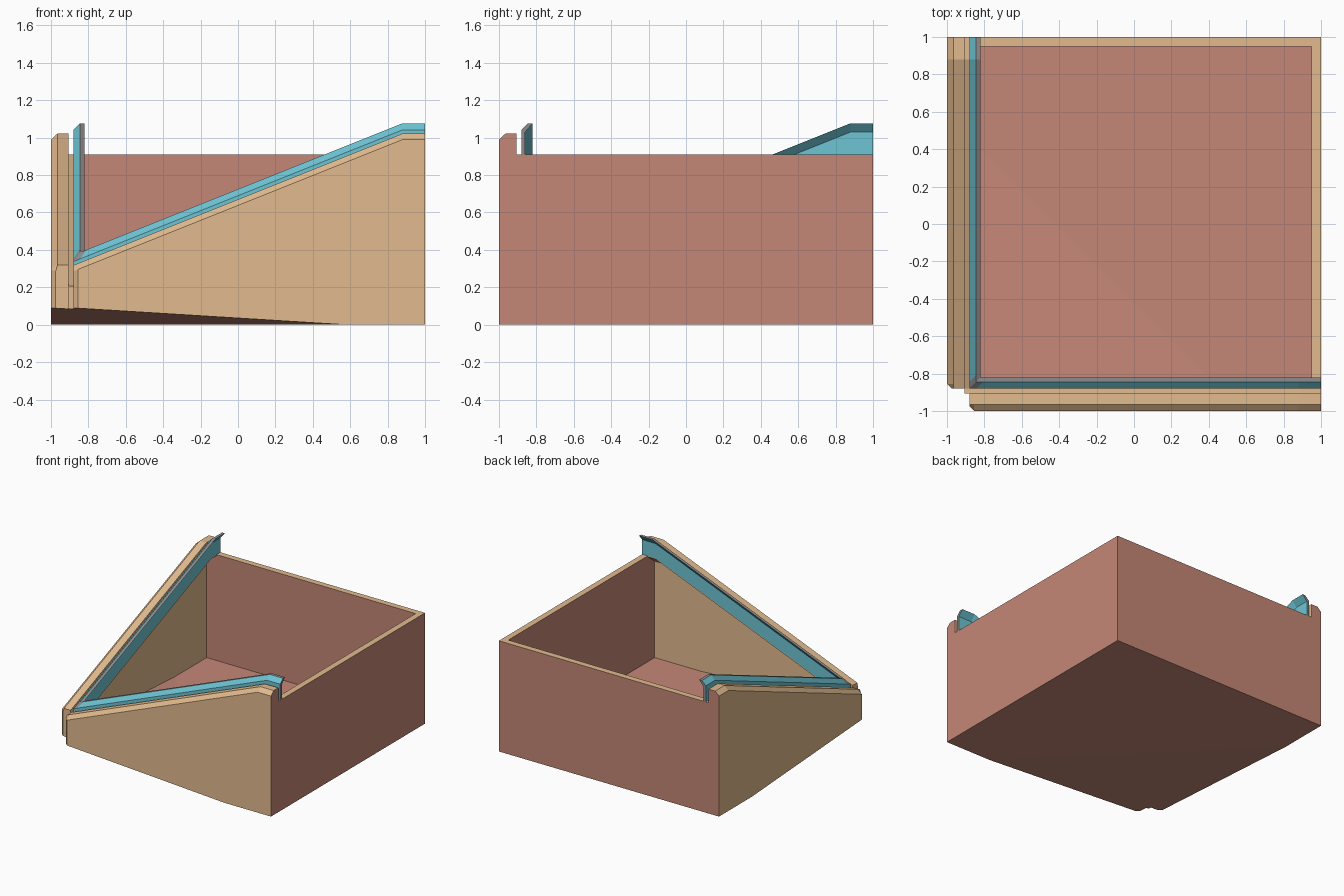
import bpy, bmesh
from mathutils import Vector

if "Cube" in bpy.data.objects:
    bpy.data.objects.remove(bpy.data.objects["Cube"])


def material(name, rgb):
    m = bpy.data.materials.new(name)
    lin = [c / 12.92 if c <= 0.04045 else ((c + 0.055) / 1.055) ** 2.4 for c in rgb]
    m.diffuse_color = (*lin, 1)
    m.use_nodes = True
    m.node_tree.nodes["Principled BSDF"].inputs["Base Color"].default_value = m.diffuse_color
    return m


MATS = [material("tan", (0.89, 0.735, 0.56)), material("clay_red", (0.77, 0.53, 0.465)),
        material("teal", (0.43, 0.77, 0.83)), material("grey", (0.55, 0.55, 0.55))]
TAN, RED, TEAL, GREY = range(4)
KINK = -0.42          # x + y where the underside starts to rise to the front left corner


def rim(s):
    """Height of the sloping side wall at distance s along it."""
    return 1.022 - 0.4 * max(0, 0.88 - s)


def finish(name, bm, lift=True):
    """Raise the underside towards the front left corner, then make the object."""
    if lift:
        bmesh.ops.bisect_plane(bm, geom=bm.verts[:] + bm.edges[:] + bm.faces[:],
                               plane_co=(KINK / 2, KINK / 2, 0), plane_no=(1, 1, 0))
        for v in bm.verts:
            d = KINK - v.co.x - v.co.y
            if v.co.z < 0.05 and d > 0:
                v.co.z += 0.09 * d / 1.46
    bmesh.ops.recalc_face_normals(bm, faces=bm.faces[:])
    me = bpy.data.meshes.new(name)
    bm.to_mesh(me)
    bm.free()
    for m in MATS:
        me.materials.append(m)
    ob = bpy.data.objects.new(name, me)
    bpy.context.collection.objects.link(ob)
    return ob


def loft(rings, swap, colour):
    """Skin rings of (s, t, z); swap puts the part on the left side instead of the front."""
    bm = bmesh.new()
    vs = [[bm.verts.new((t, s, z) if swap else (s, t, z)) for s, t, z in r] for r in rings]
    n = len(vs[0])
    for i in range(len(vs) - 1):
        for k in range(n):
            j = (k + 1) % n
            f = bm.faces.new((vs[i][k], vs[i][j], vs[i + 1][j], vs[i + 1][k]))
            f.material_index = colour(i, k)
    for i in (0, len(vs) - 1):
        bm.faces.new(vs[i]).material_index = colour(i, -1)
    return bm


def box(name, lo, hi, side, top):
    bm = bmesh.new()
    bmesh.ops.create_cube(bm, size=1)
    lo, hi = Vector(lo), Vector(hi)
    for v in bm.verts:
        v.co = Vector([lo[i] + (v.co[i] + 0.5) * (hi[i] - lo[i]) for i in range(3)])
    for f in bm.faces:
        f.normal_update()
        f.material_index = top if f.normal.z > 0.5 else RED if f.normal.z < -0.5 else side
    return finish(name, bm)


# Wall section: outer face, chamfer, top, slot, ledge underside, thin wall below
# (t across the wall, z offset from the rim or None for the base)
WALL = [(-1, None), (-1, -0.032), (-0.965, 0), (-0.905, 0), (-0.905, -0.112),
        (-0.86, -0.112), (-0.86, -0.12), (-0.95, -0.19), (-0.95, None)]
# Thin guide strip bent inwards at the top
STRIP = [(-0.88, -0.112), (-0.88, 0.02), (-0.845, 0.055), (-0.82, 0.055),
         (-0.86, 0.008), (-0.86, -0.112)]

for side, swap in (("front", False), ("left", True)):
    # Sloping side wall, chamfered and solid at the corner, thin further along
    rings = []
    for i, s in enumerate((-0.88, -0.855, -0.83, 0.88, 1)):
        ring = []
        for k, (t, o) in enumerate(WALL):
            if i == 0:
                t = max(t, -0.975)
            if i < 2 and k > 6:
                t = -0.86
            ring.append((s, t, 0 if o is None else rim(s) + o))
        rings.append(ring)
    finish(side + "_wall", loft(rings, swap, lambda i, k: RED if k == 8 or (k == -1 and i) else TAN))
    # Guide strip, mitred at the corner with a small grey corner patch
    rings = []
    for i in range(4):
        ring = []
        for t, o in STRIP:
            s = (t, t + 0.035, 0.88, 1)[i]
            ring.append((s, t, rim(s) + o))
        rings.append(ring)
    finish(side + "_strip", loft(
        rings, swap, lambda i, k: GREY if k in (-1, 2) or (i == 0 and k in (1, 3)) else TEAL), False)

# Corner post joining the two slots
box("corner_post", (-0.905, -0.905, 0), (-0.86, -0.86, 0.206), TAN, TAN)
# Plain walls with a tan rim
box("right_wall", (0.95, -0.95, 0), (1, 0.95, 0.91), RED, TAN)
box("back_wall", (-0.95, 0.95, 0), (1, 1, 0.91), RED, TAN)
# Floor panel
box("floor", (-0.95, -0.88, 0), (0.95, 0.95, 0.04), RED, RED)
box("floor_front_strip", (-0.88, -0.95, 0), (0.95, -0.88, 0.04), RED, RED)
